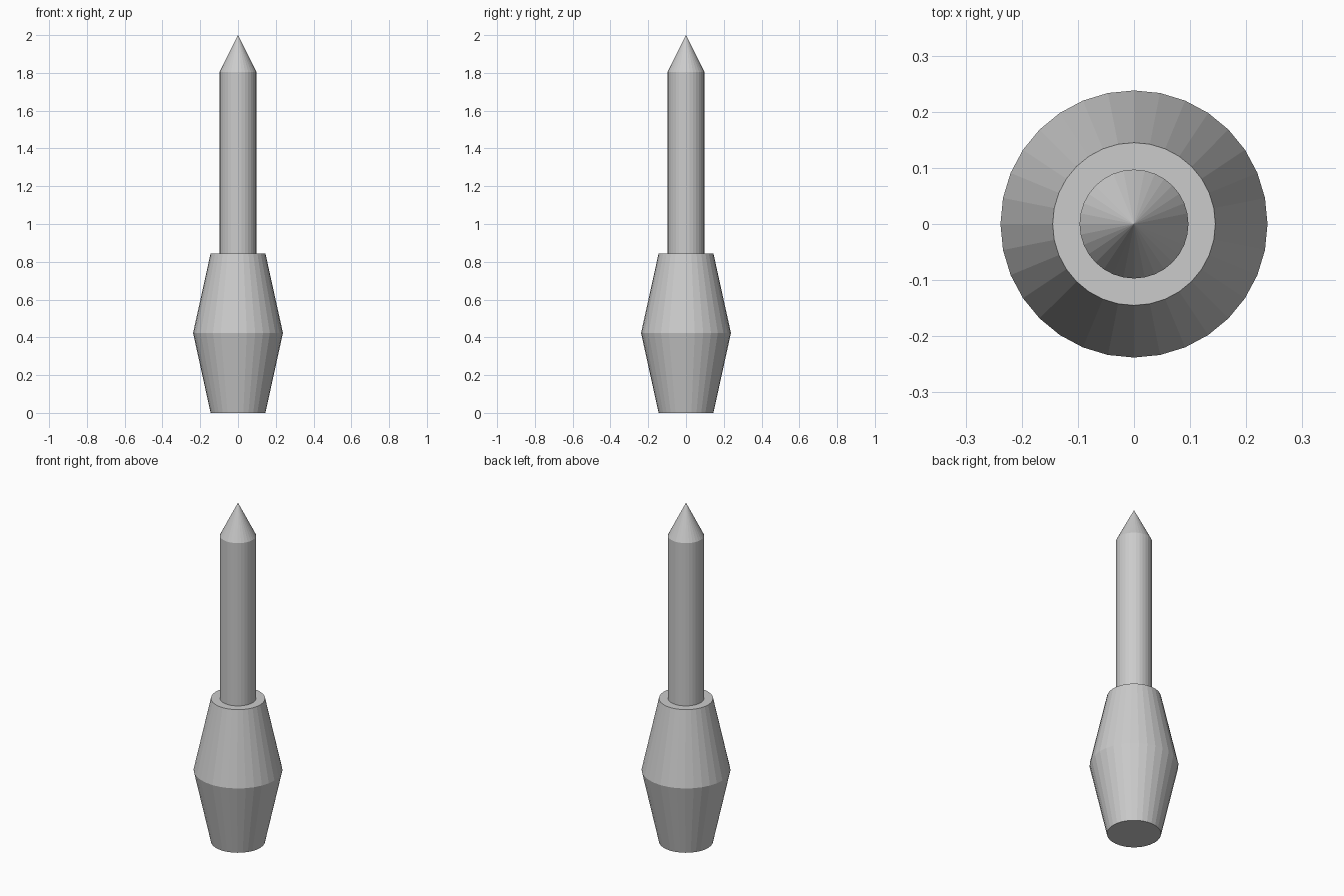
import bpy
import bmesh
import math

if "Cube" in bpy.data.objects:
    bpy.data.objects.remove(bpy.data.objects["Cube"])

SIDES = 32

grey = bpy.data.materials.new("light_grey")
grey.diffuse_color = (0.6, 0.6, 0.6, 1.0)
grey.use_nodes = True
grey.node_tree.nodes["Principled BSDF"].inputs["Base Color"].default_value = grey.diffuse_color


def lathe(name, profile):
    """Revolve (radius, height) points into a closed faceted solid."""
    bm = bmesh.new()
    rings = []
    for r, z in profile:
        if r == 0:
            rings.append([bm.verts.new((0, 0, z))])
        else:
            rings.append([bm.verts.new((r * math.cos(2 * math.pi * i / SIDES),
                                        r * math.sin(2 * math.pi * i / SIDES), z))
                          for i in range(SIDES)])
    for low, high in zip(rings, rings[1:]):
        for i in range(SIDES):
            j = (i + 1) % SIDES
            if len(high) == 1:
                bm.faces.new((low[i], low[j], high[0]))
            else:
                bm.faces.new((low[i], low[j], high[j], high[i]))
    # flat end caps
    bm.faces.new(rings[0][::-1])
    if len(rings[-1]) > 1:
        bm.faces.new(rings[-1])
    mesh = bpy.data.meshes.new(name)
    bm.to_mesh(mesh)
    bm.free()
    mesh.materials.append(grey)
    obj = bpy.data.objects.new(name, mesh)
    bpy.context.collection.objects.link(obj)
    return obj


# double-tapered grip
lathe("grip", [(0.145, 0.0), (0.238, 0.423), (0.145, 0.845)])

# slim shaft standing on the grip, ending in a cone
lathe("shaft_and_tip", [(0.097, 0.845), (0.097, 1.806), (0, 2.0)])
